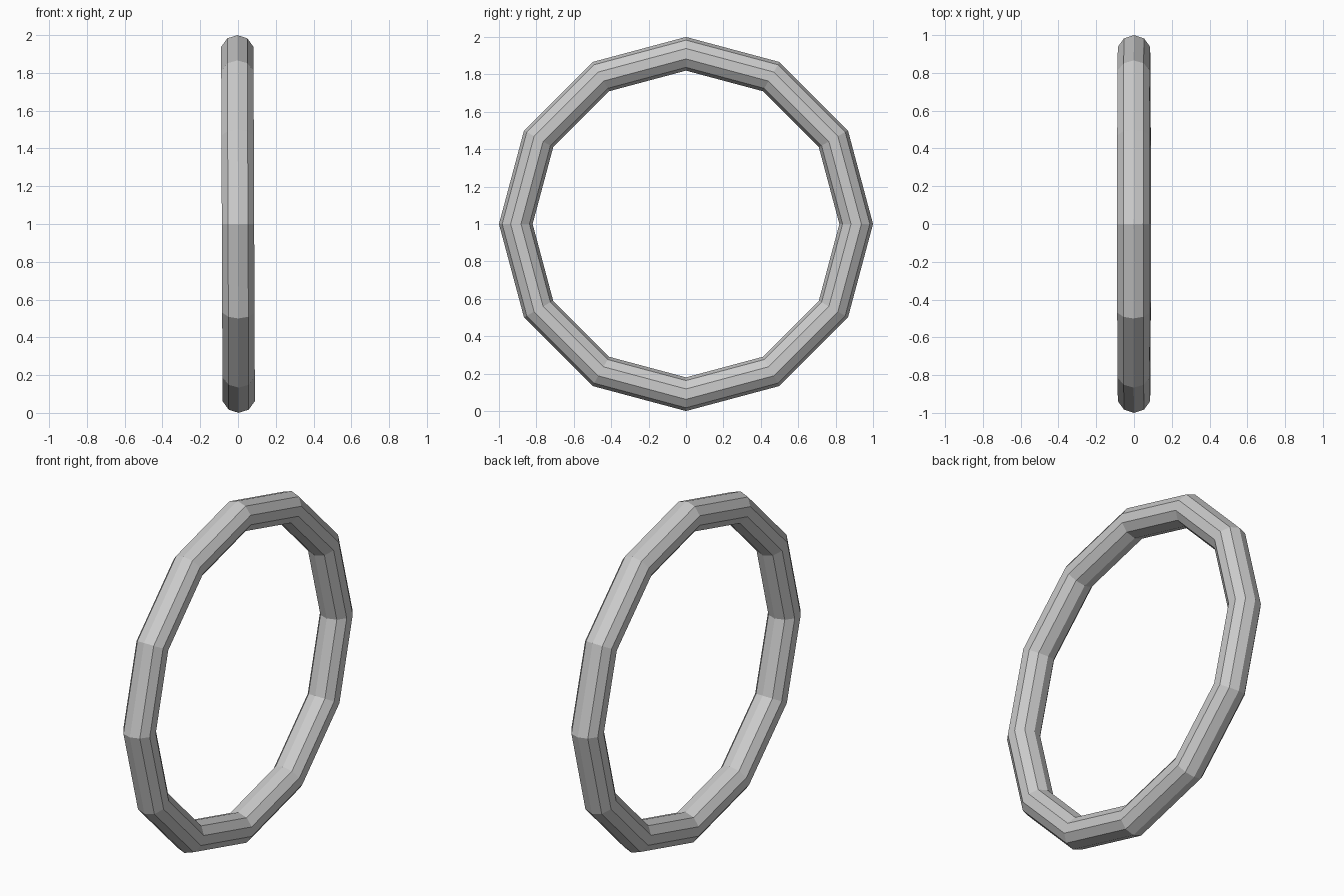
import bpy
import math

if "Cube" in bpy.data.objects:
    bpy.data.objects.remove(bpy.data.objects["Cube"])

# Low-poly upright ring: 12 segments around, 10-sided cross-section, very slight lean
bpy.ops.mesh.primitive_torus_add(
    major_segments=12, minor_segments=10,
    major_radius=0.91, minor_radius=0.09,
    location=(0, 0, 1), rotation=(0, math.pi / 2 - 0.004, 0))
ring = bpy.context.object
ring.name = "ring"
bpy.ops.object.transform_apply(location=True, rotation=True, scale=True)
bpy.ops.object.shade_flat()
